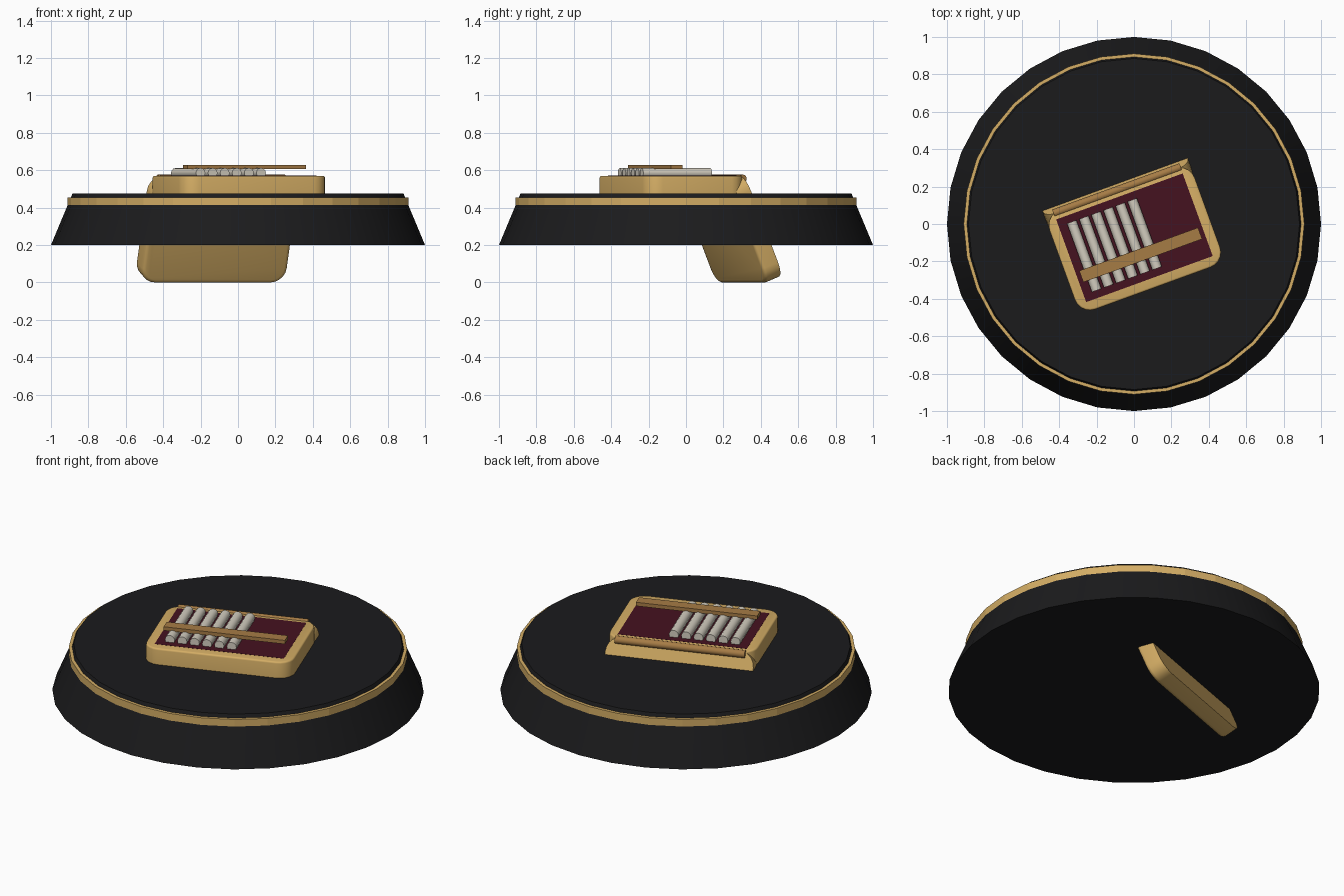
import bpy
import bmesh
from math import radians
from mathutils import Matrix, Vector

if "Cube" in bpy.data.objects:
    bpy.data.objects.remove(bpy.data.objects["Cube"])


def material(name, color, metallic=0.0, roughness=0.5):
    mat = bpy.data.materials.new(name)
    mat.use_nodes = True
    mat.diffuse_color = (*color, 1)
    shader = mat.node_tree.nodes["Principled BSDF"]
    shader.inputs["Base Color"].default_value = (*color, 1)
    shader.inputs["Metallic"].default_value = metallic
    shader.inputs["Roughness"].default_value = roughness
    return mat


BLACK = material("black_lacquer", (0.011, 0.011, 0.012))
GOLD = material("gold", (0.66, 0.42, 0.13))
BRASS = material("dark_brass", (0.38, 0.2, 0.06))
PAPER = material("paper", (0.66, 0.62, 0.53))
LINING = material("red_lining", (0.06, 0.006, 0.014))

# The case sits turned on the plinth; its parts share this frame
CASE = Matrix.Rotation(radians(20), 4, "Z")
CASE_X = -0.023
TOP = 0.57


def finish(name, bm, mat, matrix=Matrix(), angle=35):
    bmesh.ops.recalc_face_normals(bm, faces=bm.faces)
    mesh = bpy.data.meshes.new(name)
    bm.to_mesh(mesh)
    bm.free()
    mesh.materials.append(mat)
    obj = bpy.data.objects.new(name, mesh)
    bpy.context.collection.objects.link(obj)
    obj.matrix_world = matrix
    bpy.ops.object.select_all(action="DESELECT")
    obj.select_set(True)
    bpy.context.view_layer.objects.active = obj
    if angle:
        bpy.ops.object.shade_smooth_by_angle(angle=radians(angle))
    return obj


def cone(name, mat, r_low, r_high, low, high, sides=32, matrix=Matrix(), angle=35):
    bm = bmesh.new()
    bmesh.ops.create_cone(
        bm, cap_ends=True, segments=sides, radius1=r_low, radius2=r_high,
        depth=high - low, matrix=Matrix.Translation((0, 0, (low + high) / 2)))
    return finish(name, bm, mat, matrix, angle)


def block(name, mat, low, high, matrix, corner=0.0, rim=0.0):
    """Box with rounded upright corners and a softened top rim."""
    low, high = Vector(low), Vector(high)
    bm = bmesh.new()
    bmesh.ops.create_cube(
        bm, size=1,
        matrix=Matrix.Translation((low + high) / 2) @ Matrix.Diagonal((*(high - low), 1)))
    if corner:
        upright = [e for e in bm.edges
                   if abs(e.verts[0].co.z - e.verts[1].co.z) > 0.01]
        bmesh.ops.bevel(bm, geom=upright, offset=corner, segments=5,
                        profile=0.5, affect="EDGES")
    if rim:
        top = [e for e in bm.edges
               if all(abs(v.co.z - high.z) < 0.0001 for v in e.verts)]
        bmesh.ops.bevel(bm, geom=top, offset=rim, segments=3,
                        profile=0.5, affect="EDGES")
    return finish(name, bm, mat, matrix, 35 if corner else 0)


# Plinth with its gold band
cone("plinth", BLACK, 1.0, 0.885, 0.2, 0.475, angle=20)
cone("plinth_band", GOLD, 0.911, 0.911, 0.405, 0.455, angle=0)

# Lower half of the case
half = 0.413
hinge_y = 0.195
block("case_body", GOLD, (CASE_X - half, -0.358, 0.44),
      (CASE_X + half, hinge_y + 0.01, TOP), CASE, corner=0.085, rim=0.01)
block("case_lining", LINING, (CASE_X - 0.36, -0.305, TOP - 0.01),
      (CASE_X + 0.36, 0.165, TOP + 0.0008), CASE)

# Lid, swung open about the hinge line and down through the plinth
swing = CASE @ Matrix.Translation((CASE_X, hinge_y, TOP)) @ Matrix.Rotation(radians(112), 4, "X")
block("case_lid", GOLD, (-half, -0.583, 0), (half, 0, 0.095), swing, corner=0.085, rim=0.02)

# Hinge rod along the back edge
along_x = Matrix.Rotation(radians(90), 4, "Y")
cone("hinge_rod", BRASS, 0.022, 0.022, -0.362, 0.362, sides=12,
     matrix=CASE @ Matrix.Translation((CASE_X, 0.2, TOP - 0.015)) @ along_x)

# Row of paper sticks
along_y = Matrix.Rotation(radians(90), 4, "X")
for i in range(6):
    spot = Matrix.Translation((-0.309 + i * 0.0688, -0.07, 0.585))
    cone(f"paper_stick_{i + 1}", PAPER, 0.027, 0.027, -0.195, 0.195, sides=12,
         matrix=CASE @ spot @ along_y)

# Flat bar holding the sticks down
block("retaining_bar", BRASS, (CASE_X - 0.338, -0.2, 0.606),
      (CASE_X + 0.338, -0.135, 0.628), CASE)
